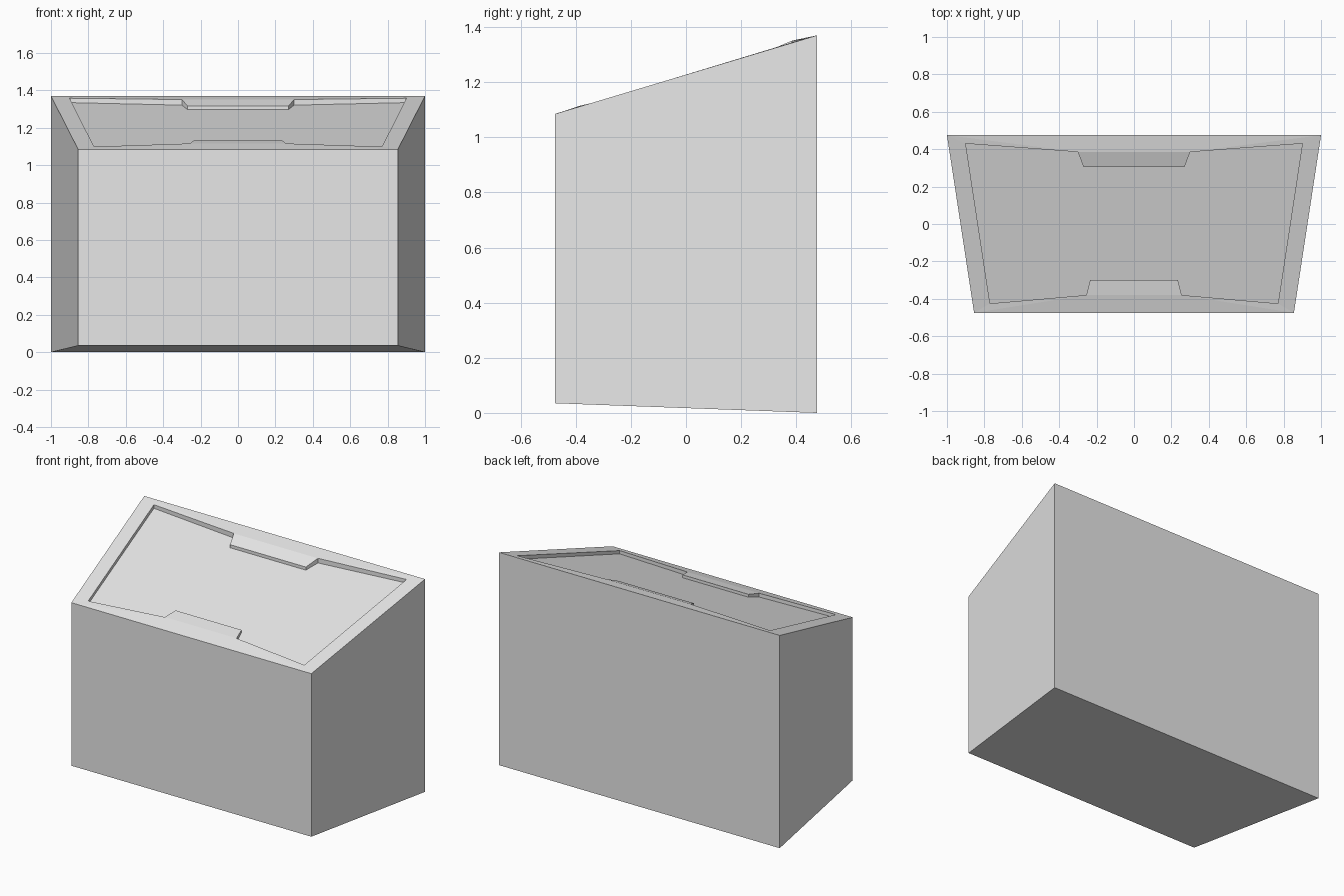
import bpy, bmesh

if "Cube" in bpy.data.objects:
    bpy.data.objects.remove(bpy.data.objects["Cube"])

# One flat light grey for the whole model
grey = bpy.data.materials.new("light grey")
grey.diffuse_color = (0.8, 0.8, 0.8, 1)
grey.use_nodes = True
grey.node_tree.nodes["Principled BSDF"].inputs["Base Color"].default_value = grey.diffuse_color


def slope(y):
    """Height of the tilted top at depth y."""
    return 1.2275 + 0.3 * y


bm = bmesh.new()


def mirrored(points):
    """Turn half an outline (x >= 0) into left-to-right vertices."""
    left = [bm.verts.new((-x, y, z)) for x, y, z in points]
    right = [bm.verts.new(p) for p in reversed(points)]
    return left + right


# Outer body corners: wide back, narrow front, slightly tilted base
base_back = mirrored([(1, 0.475, 0)])
base_front = mirrored([(0.855, -0.475, 0.035)])
top_back = mirrored([(1, 0.475, 1.37)])
top_front = mirrored([(0.855, -0.475, 1.085)])

# Recess outlines: corner, tab root, tab tip (tabs rise slightly from the rim)
back = mirrored([(0.9, 0.43, 1.358), (0.3, 0.385, 1.351), (0.27, 0.305, 1.317)])
front = mirrored([(0.77, -0.425, 1.099), (0.255, -0.38, 1.116), (0.235, -0.3, 1.134)])

# Body walls and underside
loop_low = [base_back[0], base_back[1], base_front[1], base_front[0]]
loop_high = [top_back[0], top_back[1], top_front[1], top_front[0]]
bm.faces.new(loop_low)
for i in range(4):
    j = (i + 1) % 4
    bm.faces.new((loop_low[i], loop_low[j], loop_high[j], loop_high[i]))

# Rim with one tab at the back and one at the front
for outer, inner in ((top_back, back), (top_front, front)):
    bm.faces.new((outer[0], inner[0], inner[1]))
    bm.faces.new((outer[1], inner[4], inner[5]))
    bm.faces.new((outer[0], inner[1], inner[4], outer[1]))
    bm.faces.new(inner[1:5])
for side, end in ((0, 0), (1, 5)):
    bm.faces.new((top_back[side], top_front[side], front[end], back[end]))

# Shallow recess walls and sunken floor
ring = back + front[::-1]
floor = [bm.verts.new((v.co.x, v.co.y, slope(v.co.y) - 0.022)) for v in ring]
for i in range(len(ring)):
    j = (i + 1) % len(ring)
    bm.faces.new((ring[i], ring[j], floor[j], floor[i]))
bm.faces.new(floor)

bmesh.ops.recalc_face_normals(bm, faces=bm.faces)
mesh = bpy.data.meshes.new("sloped_box")
bm.to_mesh(mesh)
bm.free()
mesh.materials.append(grey)
box = bpy.data.objects.new("sloped_box", mesh)
bpy.context.collection.objects.link(box)
